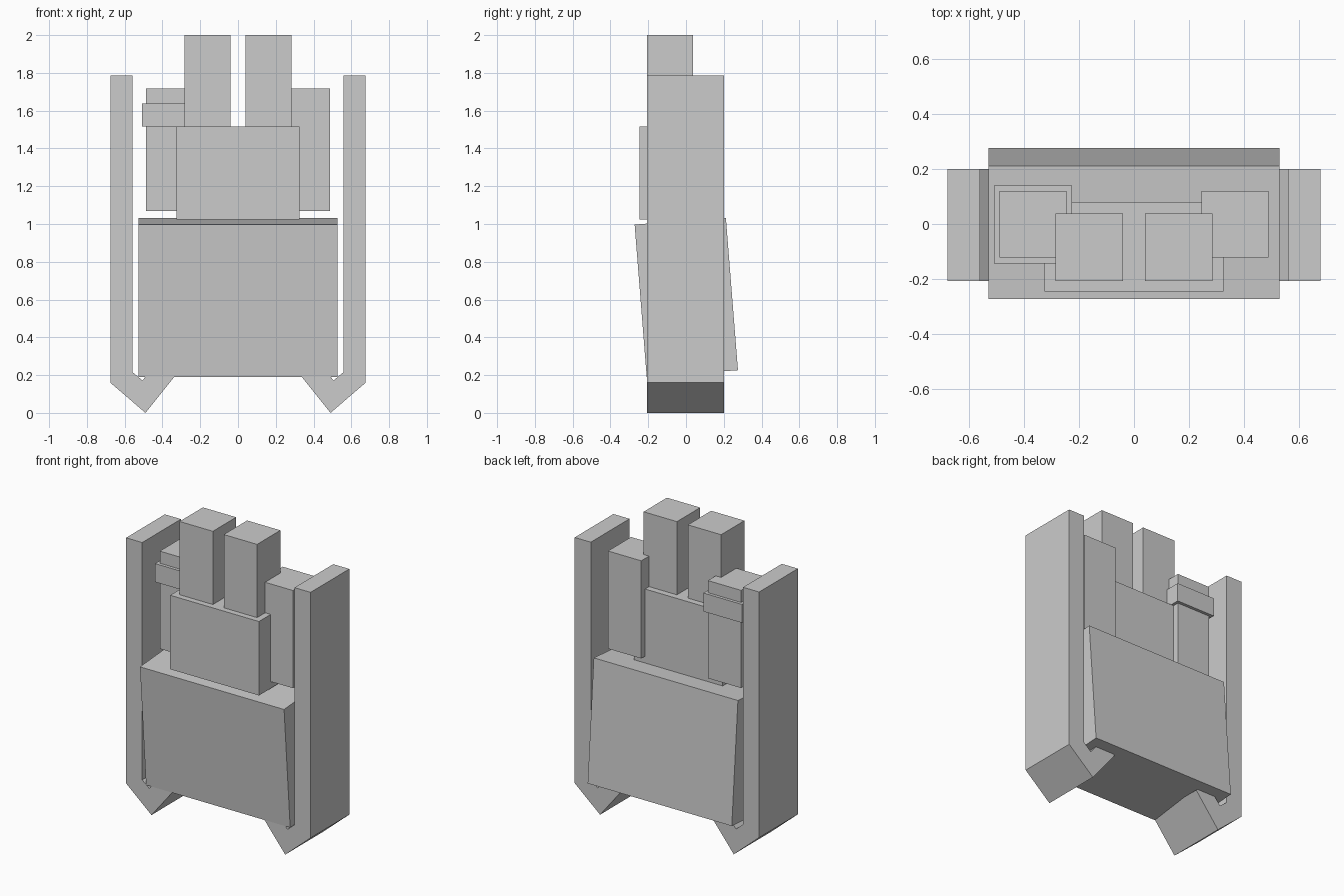
import bpy
import bmesh

if "Cube" in bpy.data.objects:
    bpy.data.objects.remove(bpy.data.objects["Cube"])


def prism(name, pts, axis, lo, hi):
    """Extrude a 2D profile along x (points are y,z) or y (points are x,z)."""
    bm = bmesh.new()
    place = (lambda p, d: (d, p[0], p[1])) if axis == 'x' else (lambda p, d: (p[0], d, p[1]))
    face = bm.faces.new([bm.verts.new(place(p, lo)) for p in pts])
    ext = bmesh.ops.extrude_face_region(bm, geom=[face])
    verts = [v for v in ext['geom'] if isinstance(v, bmesh.types.BMVert)]
    bmesh.ops.translate(bm, verts=verts, vec=(hi - lo, 0, 0) if axis == 'x' else (0, hi - lo, 0))
    bmesh.ops.recalc_face_normals(bm, faces=bm.faces[:])
    me = bpy.data.meshes.new(name)
    bm.to_mesh(me)
    bm.free()
    ob = bpy.data.objects.new(name, me)
    bpy.context.collection.objects.link(ob)
    return ob


def box(name, x0, x1, y0, y1, z0, z1):
    return prism(name, [(x0, z0), (x1, z0), (x1, z1), (x0, z1)], 'y', y0, y1)


# tilted main block
prism("main_block", [(-0.208, 0.19), (-0.272, 0.997), (0.211, 1.033), (0.275, 0.226)],
      'x', -0.528, 0.528)

# raised block above it
box("upper_block", -0.325, 0.325, -0.245, 0.08, 1.025, 1.515)

# hooked side rails and paired posts, mirrored left and right
hook = [(0.676, 1.787), (0.558, 1.787), (0.558, 0.215), (0.506, 0.172),
        (0.41, 0.287), (0.32, 0.212), (0.49, 0.008), (0.676, 0.16)]
for side, s in (("right", 1), ("left", -1)):
    prism("side_rail_" + side, [(s * x, z - 0.008) if z < 0.01 else (s * x, z) for x, z in hook],
          'y', -0.206, 0.2)
    xs = sorted((s * 0.04, s * 0.284))
    box("front_post_" + side, *xs, -0.206, 0.038, 1.355, 2.0)
    xs = sorted((s * 0.244, s * 0.488))
    box("rear_post_" + side, *xs, -0.122, 0.12, 1.07, 1.717)

# collar round the left rear post
box("post_collar", -0.508, -0.225, -0.143, 0.14, 1.515, 1.637)
